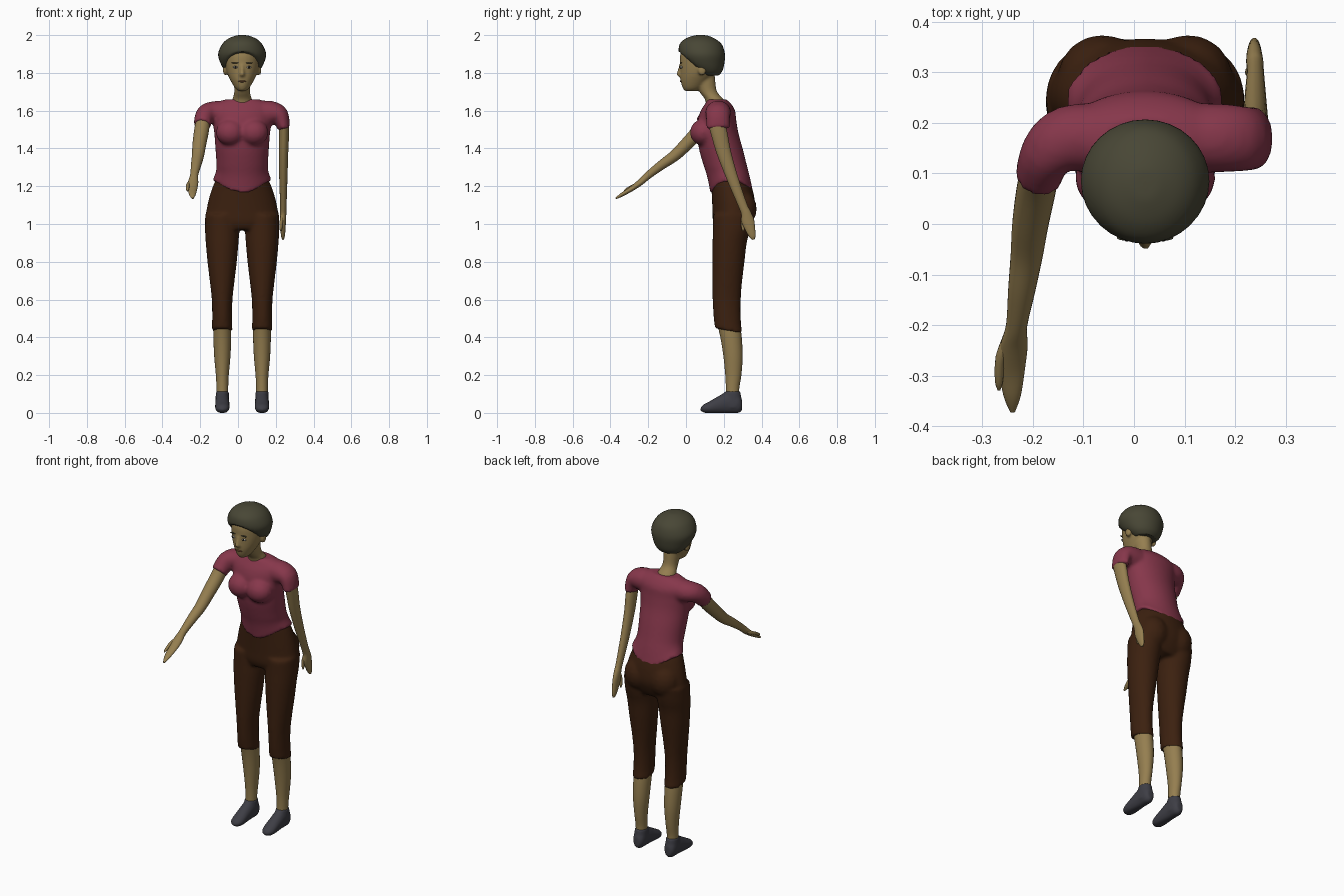
import bpy, bmesh, math
from mathutils import Vector, Matrix

CX = 0.022                      # body centre line
X, Y, Z = Vector((1, 0, 0)), Vector((0, 1, 0)), Vector((0, 0, 1))


def material(name, rgb):
    m = bpy.data.materials.new(name)
    m.diffuse_color = (*rgb, 1)
    return m


SKIN = material("skin", (0.30, 0.21, 0.08))
SHIRT = material("shirt_red", (0.24, 0.038, 0.07))
BROWN = material("trouser_brown", (0.045, 0.015, 0.005))
HAIR = material("hair_olive", (0.065, 0.062, 0.036))
SHOE = material("shoe_grey", (0.048, 0.048, 0.06))
DARK = material("dark", (0.012, 0.01, 0.008))
WHITE = material("eye_white", (0.6, 0.58, 0.5))
LIP = material("lip", (0.2, 0.09, 0.04))


def spline(secs, steps):
    """Catmull-Rom through the section tuples."""
    out = []
    for i in range(len(secs) - 1):
        a, b, c, d = (secs[min(max(i + k, 0), len(secs) - 1)] for k in (-1, 0, 1, 2))
        for s in range(steps):
            t = s / steps
            out.append([0.5 * (2 * q + (r - p) * t + (2 * p - 5 * q + 4 * r - w) * t * t
                               + (3 * q - p - 3 * r + w) * t ** 3) for p, q, r, w in zip(a, b, c, d)])
    return out + [list(secs[-1])]


def loft(bm, secs, axis=None, n=24, steps=4, fn=None):
    """Skin ellipses (x, y, z, ra, rb); axis fixes their plane, else they follow the path."""
    pts = spline(secs, steps)
    rings = []
    for i, (x, y, z, ra, rb) in enumerate(pts):
        t = axis
        if t is None:
            t = (Vector(pts[min(i + 1, len(pts) - 1)][:3]) - Vector(pts[max(i - 1, 0)][:3])).normalized()
        ref = Z if axis and abs(axis.y) > 0.9 else Y
        v = (ref - t * ref.dot(t)).normalized()
        u = v.cross(t)
        ring = []
        for k in range(n):
            a = 2 * math.pi * k / n
            co = Vector((x, y, z)) + u * ra * math.cos(a) + v * rb * math.sin(a)
            ring.append(bm.verts.new(fn(co) if fn else co))
        rings.append(ring)
    for r0, r1 in zip(rings, rings[1:]):
        for k in range(n):
            bm.faces.new((r0[k], r0[(k + 1) % n], r1[(k + 1) % n], r1[k]))
    bm.faces.new(rings[0])
    bm.faces.new(rings[-1])


def ball(bm, centre, size):
    bmesh.ops.create_uvsphere(bm, u_segments=16, v_segments=10, radius=1,
                              matrix=Matrix.Translation(centre) @ Matrix.Diagonal((*size, 1)))


def finish(name, bm, mat, voxel=0):
    bmesh.ops.recalc_face_normals(bm, faces=bm.faces)
    for f in bm.faces:
        f.smooth = len(f.verts) <= 4
    me = bpy.data.meshes.new(name)
    bm.to_mesh(me)
    bm.free()
    me.materials.append(mat)
    ob = bpy.data.objects.new(name, me)
    bpy.context.collection.objects.link(ob)
    if voxel:                   # fuse overlapping volumes into one smooth skin
        r = ob.modifiers.new("fuse", 'REMESH')
        r.mode, r.voxel_size, r.use_smooth_shade = 'VOXEL', voxel, True
        s = ob.modifiers.new("soften", 'SMOOTH')
        s.factor, s.iterations = 0.5, 5
    return ob


def body(rows, cx=CX):
    """Rows of (z, half width, front y, back y) to sections."""
    return [(cx, (f + b) / 2, z, w, (b - f) / 2) for z, w, f, b in rows]


# Shirt: torso with a hem dipping front and back, bust, two sleeves
def hem(co):
    if co.z < 1.3:
        c = min(1, abs(co.x - CX) / 0.14)
        co.z = 1.3 - (1.3 - co.z) * (1 - 0.5 * c * c)
    return co


bm = bmesh.new()
loft(bm, body([(1.16, .157, .13, .357), (1.25, .14, .112, .338), (1.32, .137, .09, .32),
               (1.40, .142, .068, .30), (1.48, .148, .058, .278), (1.55, .158, .062, .266),
               (1.60, .165, .078, .26), (1.635, .15, .1, .24), (1.66, .09, .115, .215)]), Z, 32, 4, hem)
for s in (-1, 1):
    ball(bm, (CX + s * .062, .092, 1.485), (.078, .072, .07))
loft(bm, [(.11, .17, 1.585, .068, .07), (.18, .17, 1.588, .063, .068),
          (.222, .168, 1.575, .047, .064), (.243, .17, 1.505, .033, .061)])
loft(bm, [(-.07, .17, 1.585, .068, .07), (-.13, .168, 1.59, .06, .066),
          (-.172, .14, 1.58, .052, .056), (-.19, .088, 1.525, .046, .047)])
finish("shirt", bm, SHIRT, .01)

# Cropped trousers: pelvis, buttocks and two legs with a slanted cuff
def cuff(co):
    if co.z < .5:
        co.z -= .2 * (co.y - .22)
    return co


bm = bmesh.new()
loft(bm, body([(1.24, .136, .125, .335), (1.2, .155, .133, .348), (1.14, .175, .137, .362),
               (1.07, .190, .14, .366), (1.01, .197, .143, .345), (.97, .17, .16, .32)]), Z, 32)
for s in (-1, 1):
    ball(bm, (CX + s * .085, .29, 1.08), (.088, .085, .1))
    loft(bm, body([(1.05, .09, .143, .355), (.97, .091, .142, .34), (.9, .087, .14, .322),
                   (.8, .078, .139, .31), (.7, .066, .139, .298), (.6, .055, .14, .29),
                   (.5, .053, .146, .29), (.435, .055, .152, .3)], CX + s * .106), Z, 24, 4, cuff)
finish("trousers", bm, BROWN, .01)

# Lower legs and shoes, mirrored about the centre line
for s, side in ((-1, "right"), (1, "left")):
    lx = CX + s * .105
    bm = bmesh.new()
    loft(bm, body([(.47, .046, .165, .286), (.4, .047, .182, .295), (.3, .043, .198, .3),
                   (.2, .034, .208, .293), (.13, .031, .211, .282), (.07, .031, .21, .282)], lx), Z)
    finish(side + "_lower_leg", bm, SKIN)

    bm = bmesh.new()
    def ground(co):
        co.z = max(co.z, 0)
        return co
    loft(bm, [(lx, .297, .042, .018, .028), (lx, .275, .052, .034, .055), (lx, .22, .055, .037, .058),
              (lx, .17, .042, .038, .046), (lx, .12, .028, .038, .031), (lx, .092, .023, .03, .021),
              (lx, .077, .02, .012, .008)], -Y, 24, 4, ground)
    loft(bm, body([(.03, .037, .2, .295), (.08, .036, .2, .293), (.115, .034, .206, .287)], lx), Z)
    finish(side + "_shoe", bm, SHOE, .007)

# Arms with flat hands and thumbs
bm = bmesh.new()
loft(bm, [(.243, .16, 1.54, .027, .044), (.243, .178, 1.47, .027, .043), (.241, .2, 1.38, .025, .038),
          (.24, .243, 1.25, .022, .031), (.24, .3, 1.1, .017, .024), (.239, .317, 1.06, .017, .026),
          (.238, .327, 1.02, .016, .033), (.238, .338, .98, .014, .028), (.238, .352, .935, .01, .017),
          (.238, .358, .918, .004, .006)])
loft(bm, [(.236, .307, 1.05, .01, .012), (.229, .3, 1.01, .009, .01),
          (.227, .302, .975, .007, .008), (.227, .304, .962, .003, .003)], n=12)
finish("left_arm", bm, SKIN)

bm = bmesh.new()
loft(bm, [(-.185, .11, 1.55, .037, .04), (-.193, .07, 1.495, .039, .038), (-.205, 0, 1.42, .036, .034),
          (-.212, -.06, 1.362, .032, .03), (-.222, -.13, 1.312, .027, .025), (-.232, -.2, 1.258, .021, .02),
          (-.237, -.24, 1.222, .027, .017), (-.241, -.29, 1.185, .025, .013),
          (-.241, -.34, 1.155, .017, .01), (-.24, -.371, 1.135, .005, .004)])
loft(bm, [(-.248, -.225, 1.225, .012, .012), (-.264, -.265, 1.208, .01, .01),
          (-.267, -.31, 1.185, .008, .008), (-.267, -.328, 1.175, .003, .003)], n=12)
finish("right_arm", bm, SKIN)

# Neck, head, nose and ears in one skin
bm = bmesh.new()
loft(bm, [(CX, .165, 1.62, .062, .058), (CX, .15, 1.66, .052, .05), (CX, .118, 1.7, .042, .047),
          (CX, .1, 1.76, .045, .055), (CX, .095, 1.83, .045, .055)], Z)
loft(bm, body([(1.703, .018, -.004, .055), (1.72, .038, -.018, .085), (1.76, .062, -.029, .125),
               (1.80, .08, -.031, .155), (1.85, .091, -.032, .175), (1.90, .094, -.03, .185),
               (1.95, .08, -.005, .165), (1.97, .04, .04, .12)]), Z, 28)
loft(bm, [(CX, -.028, 1.845, .008, .008), (CX, -.034, 1.81, .01, .012),
          (CX, -.036, 1.79, .015, .015), (CX, -.03, 1.78, .01, .008)], Z, 12)
for s in (-1, 1):
    ball(bm, (CX + s * .09, .085, 1.815), (.012, .022, .03))
finish("head", bm, SKIN, .007)


# Short hair: cap swept up over the forehead and temples
def hairline(co):
    f = min(1, max(0, (co.y + .035) / .14))
    co.z = max(co.z, 1.912 - .125 * f)
    return co


bm = bmesh.new()
loft(bm, body([(1.785, .06, .085, .172), (1.81, .09, .04, .192), (1.85, .114, -.012, .203),
               (1.90, .127, -.037, .206), (1.95, .107, -.034, .19), (1.98, .076, -.005, .155),
               (1.997, .034, .04, .115), (2.0, .005, .07, .085)]), Z, 32, 5, hairline)
finish("hair", bm, HAIR)

# Face details
parts = {"eyes": (WHITE, (.036, -.025, 1.83), (.013, .007, .006)),
         "pupils": (DARK, (.036, -.0295, 1.83), (.006, .005, .006)),
         "eyebrows": (HAIR, (.037, -.027, 1.853), (.019, .006, .003))}
for name, (mat, (dx, y, z), size) in parts.items():
    bm = bmesh.new()
    for s in (-1, 1):
        ball(bm, (CX + s * dx, y, z), size)
    finish(name, bm, mat)
bm = bmesh.new()
ball(bm, (CX, -.024, 1.755), (.022, .009, .005))
finish("mouth", bm, LIP)
